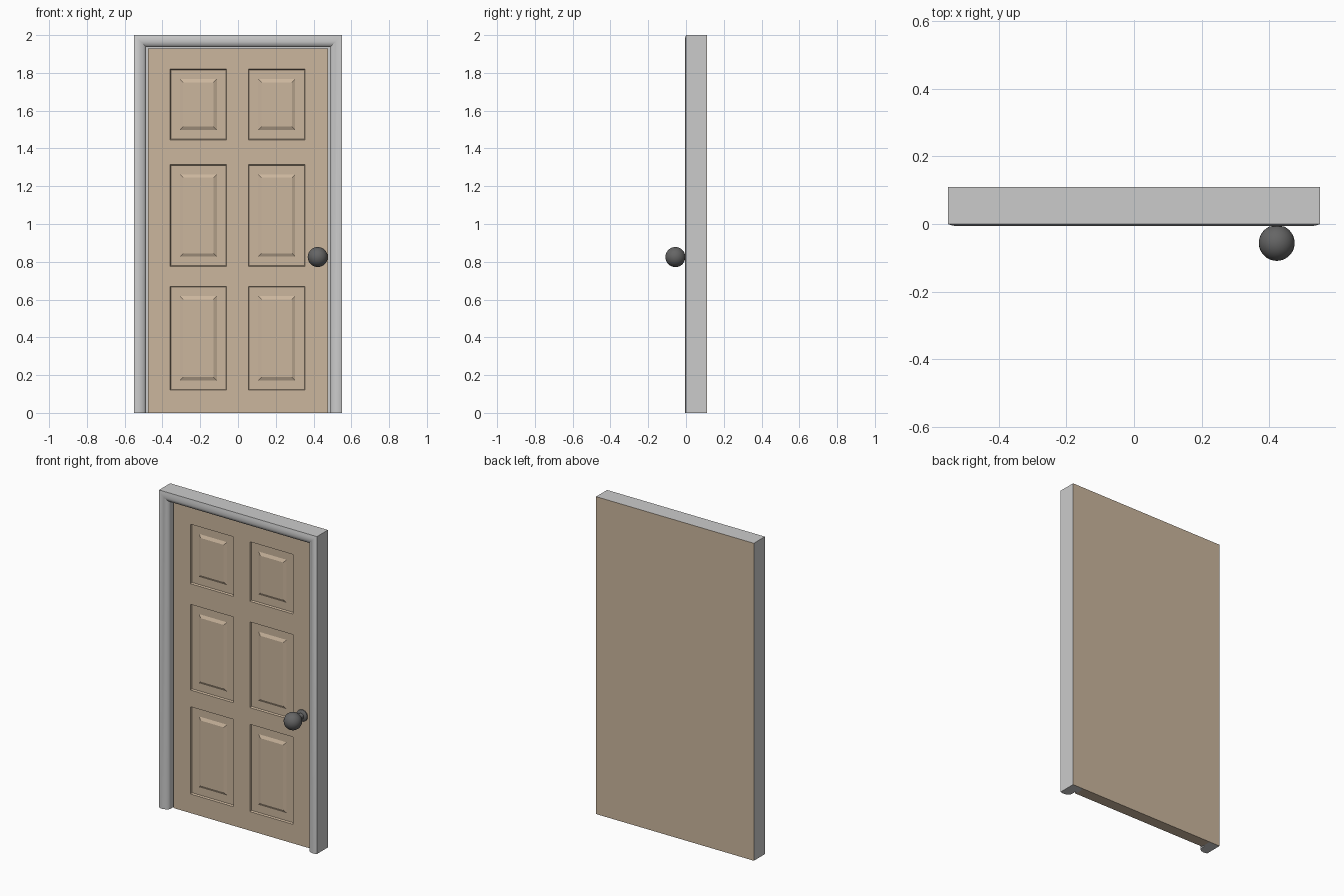
import bpy, bmesh, math

if "Cube" in bpy.data.objects:
    bpy.data.objects.remove(bpy.data.objects["Cube"])


def material(name, rgb):
    m = bpy.data.materials.new(name)
    m.diffuse_color = (*rgb, 1)
    m.use_nodes = True
    m.node_tree.nodes["Principled BSDF"].inputs["Base Color"].default_value = m.diffuse_color
    return m


def finish(name, bm, mat=None, smooth=None):
    bmesh.ops.recalc_face_normals(bm, faces=bm.faces)
    me = bpy.data.meshes.new(name)
    bm.to_mesh(me)
    bm.free()
    ob = bpy.data.objects.new(name, me)
    bpy.context.collection.objects.link(ob)
    if mat:
        me.materials.append(mat)
    if smooth:
        bpy.ops.object.select_all(action='DESELECT')
        ob.select_set(True)
        bpy.context.view_layer.objects.active = ob
        bpy.ops.object.shade_smooth_by_angle(angle=math.radians(smooth))
    return ob


wood = material("wood", (0.60, 0.47, 0.34))
metal = material("dark_metal", (0.13, 0.13, 0.13))

# door frame: moulded profile (inset from outside edge, y) swept round three sides
profile = [(0, 0.109), (0, 0.0), (0.012, -0.004), (0.022, -0.006), (0.036, -0.004),
           (0.050, 0.002), (0.060, 0.010), (0.064, 0.020), (0.064, 0.052),
           (0.080, 0.052), (0.080, 0.109)]
bm = bmesh.new()
stations = []
for side, top in ((-1, 0), (-1, 1), (1, 1), (1, 0)):
    stations.append([bm.verts.new((side * (0.55 - i), y, (2 - i) * top)) for i, y in profile])
n = len(profile)
for a, b in zip(stations, stations[1:]):
    for k in range(n):
        bm.faces.new((a[k], a[(k + 1) % n], b[(k + 1) % n], b[k]))
bm.faces.new(stations[0])
bm.faces.new(stations[-1])
finish("door_frame", bm, smooth=30)

# door leaf: grid of rails and stiles with six raised panels
xs = [-0.477, -0.36, -0.06, 0.055, 0.355, 0.477]
zs = [0, 0.12, 0.67, 0.775, 1.315, 1.445, 1.82, 1.928]
bm = bmesh.new()
grid = [[bm.verts.new((x, 0.04, z)) for z in zs] for x in xs]
panels = []
for i in range(len(xs) - 1):
    for j in range(len(zs) - 1):
        f = bm.faces.new((grid[i][j], grid[i + 1][j], grid[i + 1][j + 1], grid[i][j + 1]))
        if i % 2 and j % 2:
            panels.append(f)
bm.normal_update()
border = [e for e in bm.edges if e.is_boundary]
for thickness, depth in ((0.004, -0.012), (0.048, 0.0), (0.018, 0.009)):
    bmesh.ops.inset_individual(bm, faces=panels, thickness=thickness, depth=depth,
                               use_even_offset=True)
    bm.normal_update()
rim = bmesh.ops.extrude_edge_only(bm, edges=border)["geom"]
for v in rim:
    if isinstance(v, bmesh.types.BMVert):
        v.co.y = 0.109
finish("door_leaf", bm, wood)

# flat back sheet
bm = bmesh.new()
bmesh.ops.create_cube(bm, size=1)
for v in bm.verts:
    v.co = (v.co.x * 1.1, 0.109 + v.co.y * 0.002, 1 + v.co.z * 2)
finish("door_back", bm, wood)

# handle: rose and neck turned on a lathe, with a ball knob
turned = [(0, 0.041), (0.036, 0.041), (0.036, 0.034), (0.030, 0.029), (0.018, 0.026),
          (0.015, 0.015), (0.016, -0.012)]
cy, r = -0.056, 0.053
start = math.asin(0.022 / r)
for k in range(17):
    a = start + (math.pi - start) * k / 16
    turned.append((r * math.sin(a), cy + r * math.cos(a)))
bm = bmesh.new()
verts = [bm.verts.new((rad, y, 0)) for rad, y in turned]
edges = [bm.edges.new(p) for p in zip(verts, verts[1:])]
bmesh.ops.spin(bm, geom=verts + edges, cent=(0, 0, 0), axis=(0, 1, 0),
               angle=2 * math.pi, steps=32)
bmesh.ops.remove_doubles(bm, verts=bm.verts, dist=0.0002)
bmesh.ops.translate(bm, verts=bm.verts, vec=(0.422, 0, 0.825))
finish("door_knob", bm, metal, smooth=35)
